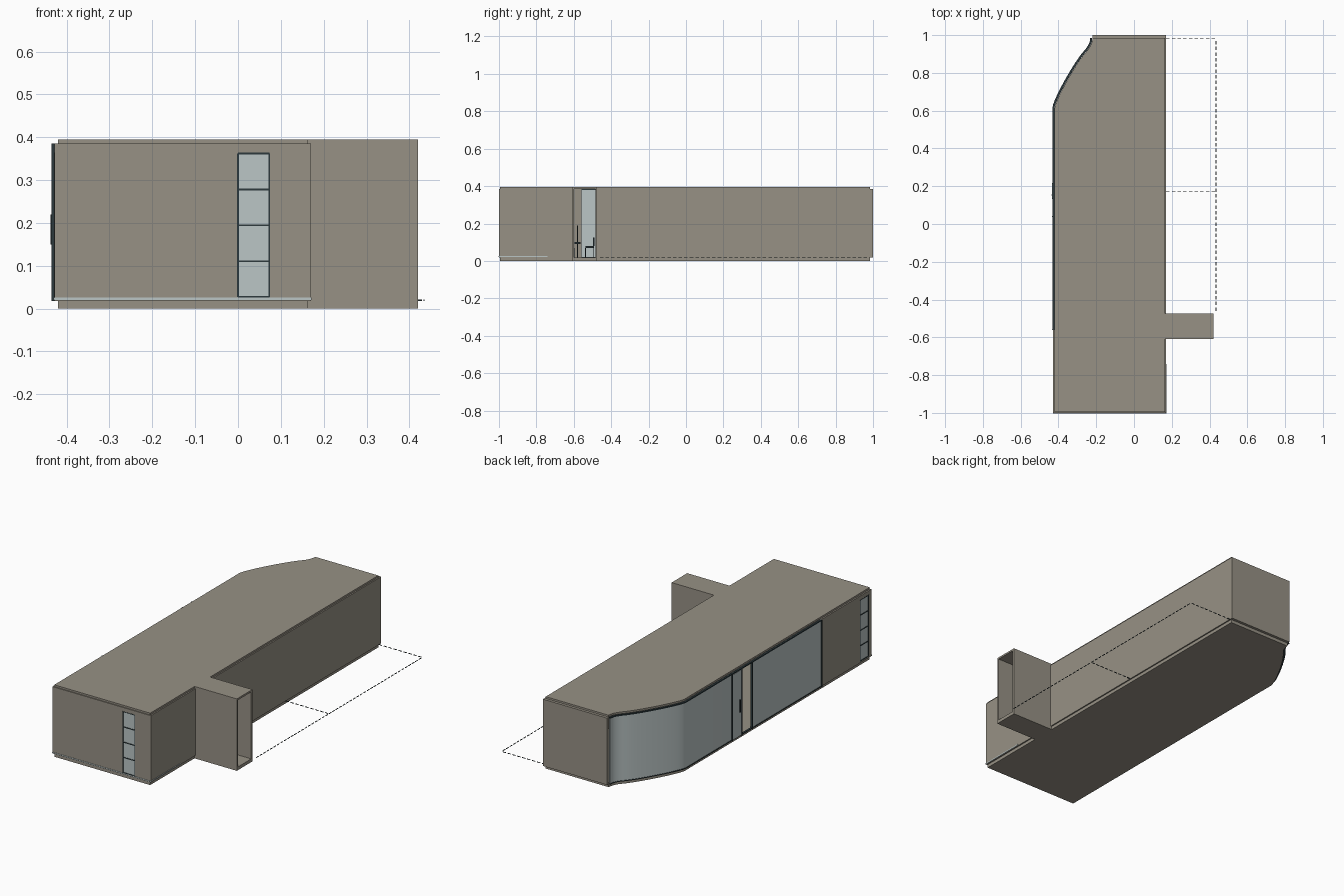
import bpy, bmesh
from mathutils import Vector
from mathutils.geometry import interpolate_bezier

if "Cube" in bpy.data.objects:
    bpy.data.objects.remove(bpy.data.objects["Cube"])


def material(name, rgb):
    m = bpy.data.materials.new(name)
    m.diffuse_color = (*rgb, 1)
    m.use_nodes = True
    m.node_tree.nodes["Principled BSDF"].inputs["Base Color"].default_value = m.diffuse_color
    return m


TAUPE = material("taupe wall", (0.31, 0.285, 0.235))
GLASS = material("pale glass", (0.50, 0.565, 0.565))
DARK = material("dark frame", (0.025, 0.04, 0.045))
Z0, Z1 = 0.018, 0.385


def finish(bm, name, mat):
    bmesh.ops.recalc_face_normals(bm, faces=bm.faces)
    me = bpy.data.meshes.new(name)
    bm.to_mesh(me)
    bm.free()
    me.materials.append(mat)
    ob = bpy.data.objects.new(name, me)
    bpy.context.collection.objects.link(ob)
    return ob


def add_box(bm, x0, x1, y0, y1, z0, z1):
    vs = bmesh.ops.create_cube(bm, size=1)["verts"]
    for v in vs:
        v.co = ((x0 + x1) / 2 + v.co.x * (x1 - x0),
                (y0 + y1) / 2 + v.co.y * (y1 - y0),
                (z0 + z1) / 2 + v.co.z * (z1 - z0))


def boxes(name, mat, *dims):
    bm = bmesh.new()
    for d in dims:
        add_box(bm, *d)
    return finish(bm, name, mat)


def prism(name, mat, outline, z0, z1):
    bm = bmesh.new()
    f = bm.faces.new([bm.verts.new((x, y, z0)) for x, y in outline])
    r = bmesh.ops.extrude_face_region(bm, geom=[f])
    for v in r["geom"]:
        if isinstance(v, bmesh.types.BMVert):
            v.co.z = z1
    return finish(bm, name, mat)


def offset(path, d):
    """Shift a plan path sideways to its left by d."""
    out = []
    for i, p in enumerate(path):
        t = (path[min(i + 1, len(path) - 1)] - path[max(i - 1, 0)]).normalized()
        out.append(p + Vector((-t.y, t.x)) * d)
    return out


def ribbon(name, mat, path, d0, d1, z0, z1):
    ob = prism(name, mat, offset(path, d0) + offset(path, d1)[::-1], z0, z1)
    for p in ob.data.polygons:
        p.use_smooth = abs(p.normal.z) < 0.5
    bpy.context.view_layer.objects.active = ob
    ob.select_set(True)
    bpy.ops.object.shade_smooth_by_angle()
    ob.select_set(False)
    return ob


# Curved corner in plan, from the long left side to the back
def bez(*p):
    p = [Vector((x, y, 0)) for x, y in p]
    return [v.xy for v in interpolate_bezier(p[0], p[1], p[2], p[3], 12)]


curve = bez((-0.42, 0.615), (-0.415, 0.66), (-0.30, 0.865), (-0.25, 0.915))
curve += bez((-0.25, 0.915), (-0.23, 0.94), (-0.22, 0.96), (-0.22, 0.985))[1:]

# Floor and roof slabs, including the side passage
plan = [(-0.42, -0.995), (0.163, -0.995), (0.163, -0.61), (0.42, -0.61),
        (0.42, -0.475), (0.163, -0.475), (0.163, 0.985)]
plan += [tuple(p) for p in reversed(curve)]
prism("floor_slab", TAUPE, plan, 0, Z0)
prism("roof_slab", TAUPE, plan, Z1, 0.395)

# Solid outer walls, left open where the passage joins
W0, W1 = 0.027, 0.362
boxes("front_wall", TAUPE,
      (-0.428, 0.0, -1.0, -0.985, Z0, Z1), (0.073, 0.17, -1.0, -0.985, Z0, Z1),
      (0, 0.073, -1.0, -0.985, Z0, W0), (0, 0.073, -1.0, -0.985, W1, Z1))
boxes("right_wall", TAUPE,
      (0.155, 0.17, -0.985, -0.60, Z0, Z1), (0.155, 0.17, -0.485, 0.985, Z0, Z1))
boxes("back_wall", TAUPE, (-0.22, 0.17, 0.985, 1.0, Z0, Z1))
boxes("left_wall", TAUPE,
      (-0.428, -0.413, -0.90, -0.56, Z0, Z1), (-0.428, -0.413, -0.985, -0.975, Z0, Z1),
      (-0.428, -0.413, -0.975, -0.90, Z0, W0), (-0.428, -0.413, -0.975, -0.90, W1, Z1))

# Side passage walls, open at the outer end
boxes("passage_walls", TAUPE,
      (0.163, 0.42, -0.61, -0.60, Z0, Z1), (0.163, 0.42, -0.485, -0.475, Z0, Z1))

# Narrow four-pane windows on the front and left
boxes("front_window", GLASS, (0, 0.073, -0.998, -0.99, W0, W1))
boxes("left_window", GLASS, (-0.426, -0.418, -0.975, -0.90, W0, W1))
bars = [W0 + (W1 - W0) * i / 4 for i in range(5)]
b = 0.002
boxes("front_window_frame", DARK,
      *[(0, 0.073, -1.001, -0.99, z - b, z + b) for z in bars],
      *[(x - b, x + b, -1.001, -0.99, W0, W1) for x in (0, 0.073)])
boxes("left_window_frame", DARK,
      *[(-0.429, -0.418, -0.975, -0.90, z - b, z + b) for z in bars],
      *[(-0.429, -0.418, y - b, y + b, W0, W1) for y in (-0.975, -0.90)])

# Long glass side: straight run, doorway, then the curved run to the back
long_run = [Vector((-0.42, -0.56)), Vector((-0.42, 0.04))]
bent_run = [Vector((-0.42, 0.215))] + curve
door_run = [Vector((-0.42, 0.135)), Vector((-0.42, 0.215))]
whole = [long_run[0]] + bent_run
for name, run in (("straight_glass", long_run), ("curved_glass", bent_run)):
    ribbon(name, GLASS, run, 0.003, 0.009, Z0 + 0.004, Z1 - 0.006)
ribbon("door_leaf", GLASS, door_run, 0.010, 0.014, Z0 + 0.004, Z1 - 0.006)
ribbon("top_rail", DARK, whole, 0.001, 0.012, Z1 - 0.006, Z1)
ribbon("bottom_rail", DARK, whole, 0.001, 0.012, Z0, Z0 + 0.004)
boxes("glass_posts", DARK,
      *[(-0.435, -0.421, y - b, y + b, Z0, Z1) for y in (-0.56, 0.04, 0.135, 0.215)])
boxes("door_handle", DARK, (-0.438, -0.433, 0.15, 0.156, 0.15, 0.22))

# Pale strip along the base of the front corner
boxes("base_strip", GLASS, (-0.43, 0.171, -1.002, -0.999, 0.02, 0.026),
      (0.169, 0.172, -1.002, -0.74, 0.02, 0.026))


# Simple furniture seen through the doorway and passage
def chair(name, x, y, side):
    s = 0.022
    boxes(name, DARK, (x - s, x + s, y - s, y + s, 0.07, 0.08),
          (x - s, x + s, y + side * s - 0.003, y + side * s + 0.003, 0.08, 0.125),
          *[(x + i * s - b, x + i * s + b, y + j * s - b, y + j * s + b, Z0, 0.07)
            for i in (-1, 1) for j in (-1, 1)])


chair("chair_a", -0.2, -0.515, 1)
chair("chair_b", -0.2, -0.62, -1)
chair("chair_c", -0.3, 0.02, -1)
boxes("table", DARK, (-0.28, -0.12, -0.595, -0.565, 0.09, 0.10),
      (-0.205, -0.195, -0.583, -0.577, Z0, 0.19))

# Dashed ground outline beside the building
dashes = []
step, w = 0.03, 0.0015
for i in range(48):
    y = -0.46 + i * step
    dashes.append((0.434 - w, 0.434 + w, y, y + 0.019, 0.018, 0.021))
for y in (0.17, 0.98):
    for i in range(9):
        x = 0.17 + i * step
        dashes.append((x, min(x + 0.019, 0.434), y - w, y + w, 0.018, 0.021))
boxes("dashed_outline", DARK, *dashes)
